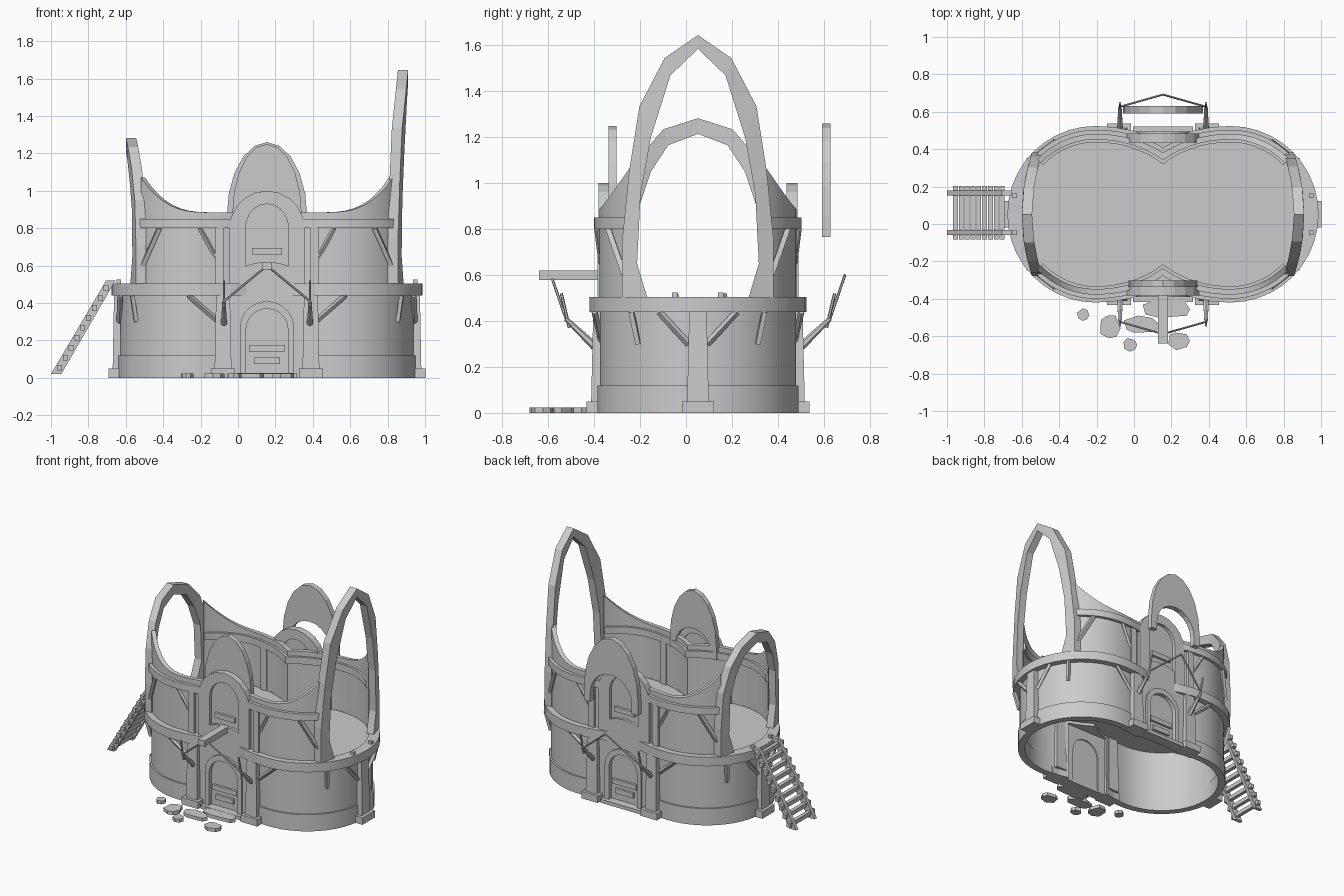
import bpy, bmesh, random
from math import sin, cos, acos, pi, radians
from mathutils import Vector

if "Cube" in bpy.data.objects:
    bpy.data.objects.remove(bpy.data.objects["Cube"])

MID, YC, LOBE = 0.155, 0.052, 0.36   # doorway axis, depth centre, lobe distance from the axis
random.seed(4)

stone = bpy.data.materials.new("plain_grey")
stone.use_nodes = True
stone.diffuse_color = (0.6, 0.6, 0.6, 1)
stone.node_tree.nodes["Principled BSDF"].inputs["Base Color"].default_value = (0.6, 0.6, 0.6, 1)


def finish(name, bm, smooth=False):
    bmesh.ops.remove_doubles(bm, verts=bm.verts, dist=0.0005)
    bmesh.ops.recalc_face_normals(bm, faces=bm.faces)
    mesh = bpy.data.meshes.new(name)
    bm.to_mesh(mesh)
    bm.free()
    mesh.materials.append(stone)
    ob = bpy.data.objects.new(name, mesh)
    bpy.context.collection.objects.link(ob)
    if smooth:
        bpy.ops.object.select_all(action='DESELECT')
        ob.select_set(True)
        bpy.context.view_layer.objects.active = ob
        bpy.ops.object.shade_smooth_by_angle(angle=radians(30))
    return ob


def box(name, x, y, z, taper=1.0):
    """Box from three (low, high) ranges; taper narrows the top."""
    bm = bmesh.new()
    bmesh.ops.create_cube(bm, size=1)
    for v in bm.verts:
        k = taper if v.co.z > 0 else 1
        v.co = Vector([(a + b) / 2 + c * (b - a) * s
                       for (a, b), c, s in zip((x, y, z), v.co, (k, k, 1))])
    return finish(name, bm)


def rod(name, a, b, r0, r1=None, sides=6):
    a, b = Vector(a), Vector(b)
    bm = bmesh.new()
    bmesh.ops.create_cone(bm, cap_ends=True, segments=sides, radius1=r0,
                          radius2=r1 or r0, depth=(b - a).length)
    turn = (b - a).to_track_quat('Z', 'Y')
    for v in bm.verts:
        v.co = turn @ v.co + (a + b) / 2
    return finish(name, bm)


def prism(name, pts, place, d0, d1):
    """Extrude a 2D outline; place maps (p, q, depth) to space."""
    bm = bmesh.new()
    rows = [[bm.verts.new(place(p, q, d)) for p, q in pts] for d in (d0, d1)]
    for row in rows:
        bm.faces.new(row)
    for i in range(len(pts)):
        j = (i + 1) % len(pts)
        bm.faces.new((rows[0][i], rows[0][j], rows[1][j], rows[1][i]))
    return finish(name, bm)


def arch_frame(name, outer, inner, place, d0, d1):
    """Open arch between two outlines with equal point counts."""
    bm = bmesh.new()
    rows = [[bm.verts.new(place(p, q, d)) for p, q in pts]
            for pts, d in ((outer, d0), (outer, d1), (inner, d1), (inner, d0))]
    for k in range(4):
        a, b = rows[k], rows[(k + 1) % 4]
        for i in range(len(outer) - 1):
            bm.faces.new((a[i], a[i + 1], b[i + 1], b[i]))
    for i in (0, -1):
        bm.faces.new([r[i] for r in rows])
    return finish(name, bm)


def arch(hw, z0, spring, peak, n=10):
    curve = [(hw * cos(pi * i / n), spring + (peak - spring) * sin(pi * i / n)) for i in range(n + 1)]
    return [(hw, z0)] + curve + [(-hw, z0)]


def lobe_point(r, t):
    """Round outward, stretched towards the waist."""
    return LOBE + r * cos(t) * (1 if cos(t) > 0 else 1.3), r * sin(t)


def quarter(r, t0, u, n=14):
    t1 = acos((u - LOBE) / (1.3 * r))
    return [lobe_point(r, t0 + (t1 - t0) * i / n) for i in range(n + 1)]


def two_lobe_wall(name, r0, r1, z0, top, t0=0.0, u=0.0):
    """Wall round both lobes; t0 opens the ends, u opens the doorways."""
    bm = bmesh.new()
    for sx in (1, -1):
        for sy in (1, -1):
            strip = []
            for pi_, po in zip(quarter(r0, t0, u), quarter(r1, t0, u)):
                h = top(po[0]) if callable(top) else top
                strip.append([bm.verts.new((MID + sx * p[0], YC + sy * p[1], z))
                              for p, z in ((pi_, z0), (po, z0), (po, h), (pi_, h))])
            for a, b in zip(strip, strip[1:]):
                for k in range(4):
                    m = (k + 1) % 4
                    bm.faces.new((a[k], a[m], b[m], b[k]))
            if t0:
                bm.faces.new(strip[0])
            if u:
                bm.faces.new(strip[-1])
    return finish(name, bm, smooth=True)


# Walls, rings and floor
OPEN = radians(43)
two_lobe_wall("lower_wall", 0.395, 0.427, 0, 0.46, u=0.17)
two_lobe_wall("wall_base_band", 0.39, 0.438, 0, 0.12, u=0.17)
two_lobe_wall("lower_ring", 0.40, 0.472, 0.44, 0.505)
two_lobe_wall("upper_wall", 0.40, 0.43, 0.5,
              lambda u: 0.885 + 0.195 * max(0, (u - 0.3) / 0.38) ** 3, t0=OPEN)
two_lobe_wall("upper_ring", 0.385, 0.452, 0.80, 0.85, t0=OPEN)
q = quarter(0.43, 0, 0)
edge = q + [(-x, y) for x, y in q[-2::-1]]
edge += [(x, -y) for x, y in edge[-2:0:-1]]
prism("floor", edge, lambda p, d, h: (MID + p, YC + d, h), 0.46, 0.5)

# Pointed arches at the two ends
tall_out = [(.33, .5), (.33, .75), (.30, 1.05), (.255, 1.335), (.145, 1.545), (0, 1.645)]
tall_in = [(.22, .5), (.265, .65), (.25, .95), (.205, 1.2), (.12, 1.47), (0, 1.585)]
low_out = [(.33, .5), (.33, .7), (.31, .95), (.25, 1.12), (.15, 1.235), (0, 1.283)]
low_in = [(.22, .5), (.265, .65), (.255, .9), (.205, 1.05), (.13, 1.165), (0, 1.215)]


def both(half):
    return half + [(-p, z) for p, z in half[-2::-1]]


for sx, name, o, i in ((1, "tall_end_arch", tall_out, tall_in), (-1, "low_end_arch", low_out, low_in)):
    arch_frame(name, both(o), both(i),
               lambda p, z, d: (MID + sx * (d - 0.5 * p * p), YC + p, z), 0.70, 0.755)

# Both doorways, front and back
for s, side in ((-1, "front"), (1, "back")):
    def face(p, z, d):
        return MID + p, YC + s * d, z

    def span(a, b):
        return tuple(sorted((YC + s * a, YC + s * b)))

    arch_frame(side + "_upper_surround", arch(0.2, 0.5, 0.8, 1.0), arch(0.115, 0.5, 0.8, 0.93), face, 0.385, 0.433)
    prism(side + "_upper_door", arch(0.115, 0.5, 0.8, 0.93), face, 0.395, 0.41)
    arch_frame(side + "_lower_surround", arch(0.2, 0, 0.5, 0.62), arch(0.145, 0, 0.27, 0.41), face, 0.385, 0.43)
    arch_frame(side + "_door_frame", arch(0.145, 0, 0.27, 0.41), arch(0.112, 0, 0.26, 0.37), face, 0.385, 0.442)
    prism(side + "_lower_door", arch(0.112, 0, 0.26, 0.37), face, 0.395, 0.412)
    for z, w in ((0.14, 0.095), (0.075, 0.07), (0.66, 0.08)):
        box(side + "_door_slat", (MID - w, MID + w), span(0.405, 0.428), (z, z + 0.035))
    box(side + "_step", (MID - 0.16, MID + 0.16), span(0.39, 0.47), (0, 0.025))
    # Crest above the door
    if s < 0:
        arch_frame("front_crest", arch(0.185, 0.8, 0.88, 1.25), arch(0.14, 0.8, 0.84, 0.98), face, 0.355, 0.39)
    else:
        arch_frame("back_crest", arch(0.215, 0.765, 0.86, 1.26), arch(0.165, 0.765, 0.83, 1.0), face, 0.54, 0.578)
    # Buttresses, posts, hanging frame and struts on both sides
    tip = face(0, 0.6, 0.64)
    for sx in (1, -1):
        x = MID + sx * 0.235
        box(side + "_buttress_foot", (x - 0.065, x + 0.065), span(0.38, 0.485), (0, 0.05))
        box(side + "_buttress", (x - 0.045, x + 0.045), span(0.36, 0.465), (0.05, 0.5), 0.8)
        box(side + "_upper_post", (x - 0.022 + sx * 0.02, x + 0.022 + sx * 0.02), span(0.38, 0.438), (0.5, 0.81))
        arm = face(sx * 0.23, 0.41, 0.575)
        rod(side + "_bracket", face(sx * 0.23, 0.29, 0.45), arm, 0.018, 0.010)
        rod(side + "_bracket_tip", face(sx * 0.23, 0.37, 0.56), face(sx * 0.23, 0.52, 0.595), 0.007)
        rod(side + "_hanging_rod", arm, tip, 0.006)
        rod(side + "_lower_strut", face(sx * 0.27, 0.31, 0.42), face(sx * 0.42, 0.44, 0.45), 0.014, sides=4)
        rod(side + "_upper_strut", face(sx * 0.27, 0.64, 0.42), face(sx * 0.36, 0.8, 0.44), 0.012, sides=4)
        rod(side + "_outer_strut", face(sx * 0.665, 0.6, 0.32), face(sx * 0.575, 0.8, 0.39), 0.016, sides=4)
box("front_beam", (MID - 0.026, MID + 0.026), (-0.64, -0.38), (0.578, 0.62))

# End buttresses with struts
for sx, side in ((1, "left"), (-1, "right")):
    def out(u):
        return MID + sx * (LOBE + u)
    box(side + "_end_foot", sorted((out(0.41), out(0.487))), (YC - 0.07, YC + 0.07), (0, 0.05))
    box(side + "_end_buttress", sorted((out(0.39), out(0.465))), (YC - 0.047, YC + 0.047), (0.05, 0.45), 0.8)
    for sy in (1, -1):
        rod(side + "_end_strut", (out(0.43), YC + sy * 0.04, 0.3), (out(0.425), YC + sy * 0.17, 0.44), 0.015, sides=4)
        rod(side + "_corner_strut", (out(0.34), YC + sy * 0.26, 0.3), (out(0.36), YC + sy * 0.29, 0.44), 0.015, sides=4)
        box(side + "_floor_peg", sorted((out(0.42), out(0.445))), (YC + sy * 0.1 - 0.012, YC + sy * 0.1 + 0.012), (0.5, 0.525))

# Ladder
rail = [(-1.0, 0.02), (-0.945, 0.02), (-0.655, 0.52), (-0.705, 0.52)]
for y in (-0.045, 0.165):
    prism("ladder_rail", rail, lambda p, z, d: (p, d, z), y - 0.013, y + 0.013)
for i in range(9):
    k = (i + 0.5) / 9
    x, z = -0.97 + 0.28 * k, 0.03 + 0.48 * k
    box("ladder_rung", (x - 0.013, x + 0.013), (-0.083, 0.203), (z - 0.018, z + 0.012))

# Paving stones before the front door
for x, y, rx, ry in ((-.27, -.485, .036, .036), (-.13, -.55, .055, .07), (-.02, -.645, .042, .036),
                     (.24, -.625, .062, .055), (.04, -.54, .11, .05), (.18, -.45, .13, .06)):
    outline = []
    for i in range(7):
        a, k = 2 * pi * i / 7 + random.uniform(-.2, .2), random.uniform(.85, 1.08)
        outline.append((x + rx * k * cos(a), y + ry * k * sin(a)))
    prism("paving_stone", outline, lambda p, d, h: (p, d, h), 0, 0.024)
